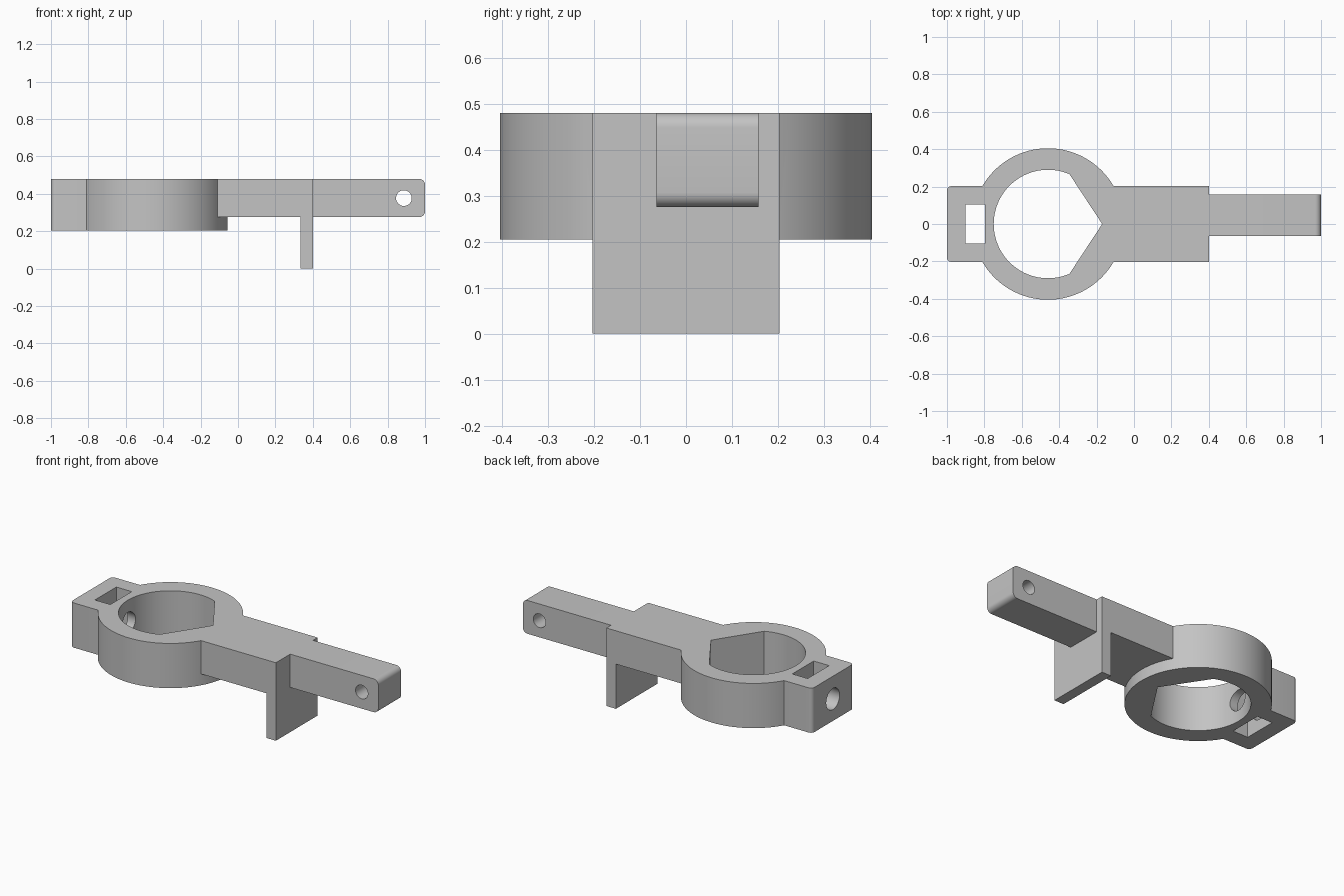
import bpy, bmesh
from math import radians, sin, cos, pi, acos
from mathutils import Vector

cube = bpy.data.objects.get("Cube")
if cube:
    bpy.data.objects.remove(cube, do_unlink=True)

grey = bpy.data.materials.new("plain grey")
grey.use_nodes = True
tone = (0.55, 0.55, 0.55, 1)
grey.diffuse_color = tone
grey.node_tree.nodes["Principled BSDF"].inputs["Base Color"].default_value = tone


def arc(cx, cy, r, start, end, steps):
    """Points on an arc, angles in radians."""
    angles = [start + (end - start) * i / steps for i in range(steps + 1)]
    return [(cx + r * cos(a), cy + r * sin(a)) for a in angles]


def circle(cx, cy, r, sides):
    return arc(cx, cy, r, 0, 2 * pi, sides)[:-1]


def prism(name, profile, axis, low, high):
    """Extrude a 2D profile along an axis: z uses (x, y), y uses (x, z), x uses (y, z)."""
    place = {"z": lambda a, b, d: (a, b, d),
             "y": lambda a, b, d: (a, d, b),
             "x": lambda a, b, d: (d, a, b)}[axis]
    bm = bmesh.new()
    face = bm.faces.new([bm.verts.new(place(a, b, low)) for a, b in profile])
    out = bmesh.ops.extrude_face_region(bm, geom=[face])
    moved = [v for v in out["geom"] if isinstance(v, bmesh.types.BMVert)]
    bmesh.ops.translate(bm, verts=moved, vec=Vector(place(0, 0, high - low)))
    bmesh.ops.recalc_face_normals(bm, faces=bm.faces)
    mesh = bpy.data.meshes.new(name)
    bm.to_mesh(mesh)
    bm.free()
    mesh.materials.append(grey)
    obj = bpy.data.objects.new(name, mesh)
    bpy.context.collection.objects.link(obj)
    return obj


def combine(target, tool, operation):
    """Apply a boolean and remove the tool."""
    bpy.context.view_layer.objects.active = target
    mod = target.modifiers.new(operation.title(), "BOOLEAN")
    mod.operation, mod.solver, mod.object = operation, "EXACT", tool
    bpy.ops.object.modifier_apply(modifier=mod.name)
    bpy.data.objects.remove(tool, do_unlink=True)


top, ring_low, neck_low = 0.48, 0.205, 0.275
ring_x, outer, inner, half = -0.46, 0.405, 0.29, 0.203

# Ring
bracket = prism("clamp_bracket", circle(ring_x, 0, outer, 96), "z", ring_low, top)

# End lug with rounded outer corners
r = 0.025
lug = (arc(-1 + r, half - r, r, pi / 2, pi, 6) +
       arc(-1 + r, -half + r, r, pi, 1.5 * pi, 6) +
       [(-0.81, -half), (-0.7, -half), (-0.7, half), (-0.81, half)])
combine(bracket, prism("lug", lug, "z", ring_low, top), "UNION")

# Neck with the downward plate
neck = [(-0.3, top), (0.4, top), (0.4, 0), (0.335, 0), (0.335, neck_low), (-0.3, neck_low)]
combine(bracket, prism("neck", neck, "y", -half, half), "UNION")

# Offset arm with rounded tip
r = 0.032
arm = ([(0.36, top), (0.36, neck_low)] +
       arc(1 - r, neck_low + r, r, -pi / 2, 0, 8) +
       arc(1 - r, top - r, r, 0, pi / 2, 8))
combine(bracket, prism("arm", arm, "y", -0.064, 0.158), "UNION")

# Bore with a pointed side
a = acos(0.115 / inner)
bore = arc(ring_x, 0, inner, a, 2 * pi - a, 72) + [(ring_x + inner, 0)]
combine(bracket, prism("bore", bore, "z", 0.1, 0.6), "DIFFERENCE")

# Nut slot, screw hole and arm pivot hole
slot = [(-0.902, -0.103), (-0.797, -0.103), (-0.797, 0.105), (-0.902, 0.105)]
combine(bracket, prism("slot", slot, "z", 0.1, 0.6), "DIFFERENCE")
combine(bracket, prism("screw_hole", circle(0, 0.34, 0.065, 40), "x", -1.1, -0.6), "DIFFERENCE")
combine(bracket, prism("pivot_hole", circle(0.887, 0.377, 0.042, 40), "y", -0.3, 0.3), "DIFFERENCE")

bpy.ops.object.select_all(action="DESELECT")
bracket.select_set(True)
bpy.context.view_layer.objects.active = bracket
bpy.ops.object.shade_smooth_by_angle(angle=radians(25))
